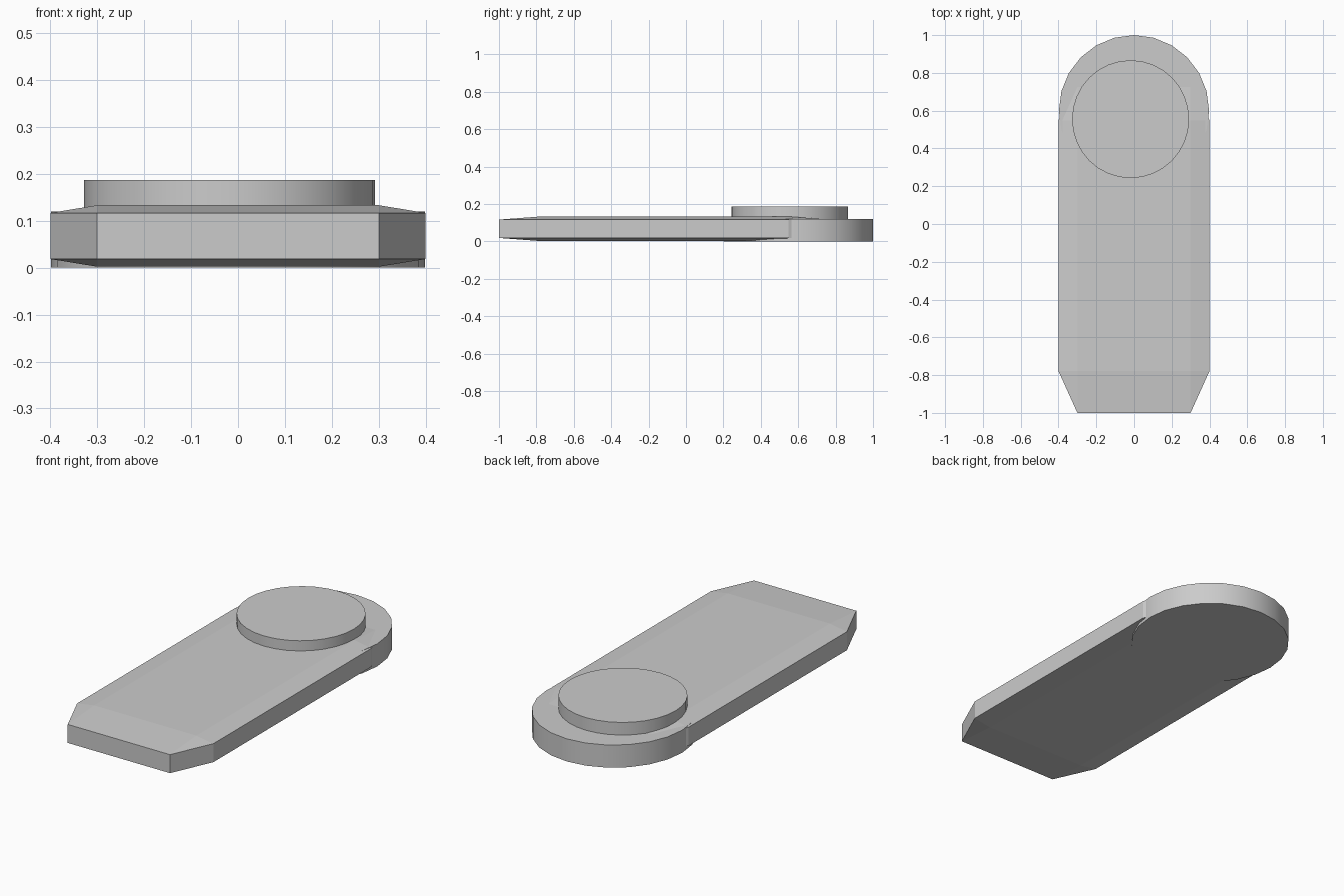
import bpy, bmesh, math

if "Cube" in bpy.data.objects:
    bpy.data.objects.remove(bpy.data.objects["Cube"])


def finish(bm, name, smooth):
    mesh = bpy.data.meshes.new(name)
    bm.to_mesh(mesh)
    bm.free()
    obj = bpy.data.objects.new(name, mesh)
    bpy.context.collection.objects.link(obj)
    if smooth:
        bpy.ops.object.select_all(action='DESELECT')
        obj.select_set(True)
        bpy.context.view_layer.objects.active = obj
        bpy.ops.object.shade_smooth_by_angle(angle=math.radians(30))
    return obj


def disc(name, x, y, rx, ry, z0, z1, sides):
    bm = bmesh.new()
    bmesh.ops.create_cone(bm, cap_ends=True, segments=sides,
                          radius1=1, radius2=1, depth=1)
    bmesh.ops.scale(bm, vec=(rx, ry, z1 - z0), verts=bm.verts)
    bmesh.ops.translate(bm, vec=(x, y, (z0 + z1) / 2), verts=bm.verts)
    return finish(bm, name, True)


# Long flat bar: bevelled cube, stretched so the chamfers stretch with it
bm = bmesh.new()
bmesh.ops.create_cube(bm, size=2)
bmesh.ops.bevel(bm, geom=bm.edges[:], offset=0.25, offset_type='OFFSET',
                segments=1, profile=0.5, affect='EDGES')
bmesh.ops.scale(bm, vec=(0.4, 0.885, 0.0655), verts=bm.verts)
bmesh.ops.translate(bm, vec=(0, -0.115, 0.0675), verts=bm.verts)
finish(bm, "bar", False)

# Rounded end of the bar
disc("round_end", 0, 0.6, 0.398, 0.4, 0.0, 0.12, 24)

# Raised round button, slightly off centre
disc("button", -0.018, 0.555, 0.31, 0.312, 0.1, 0.187, 32)
